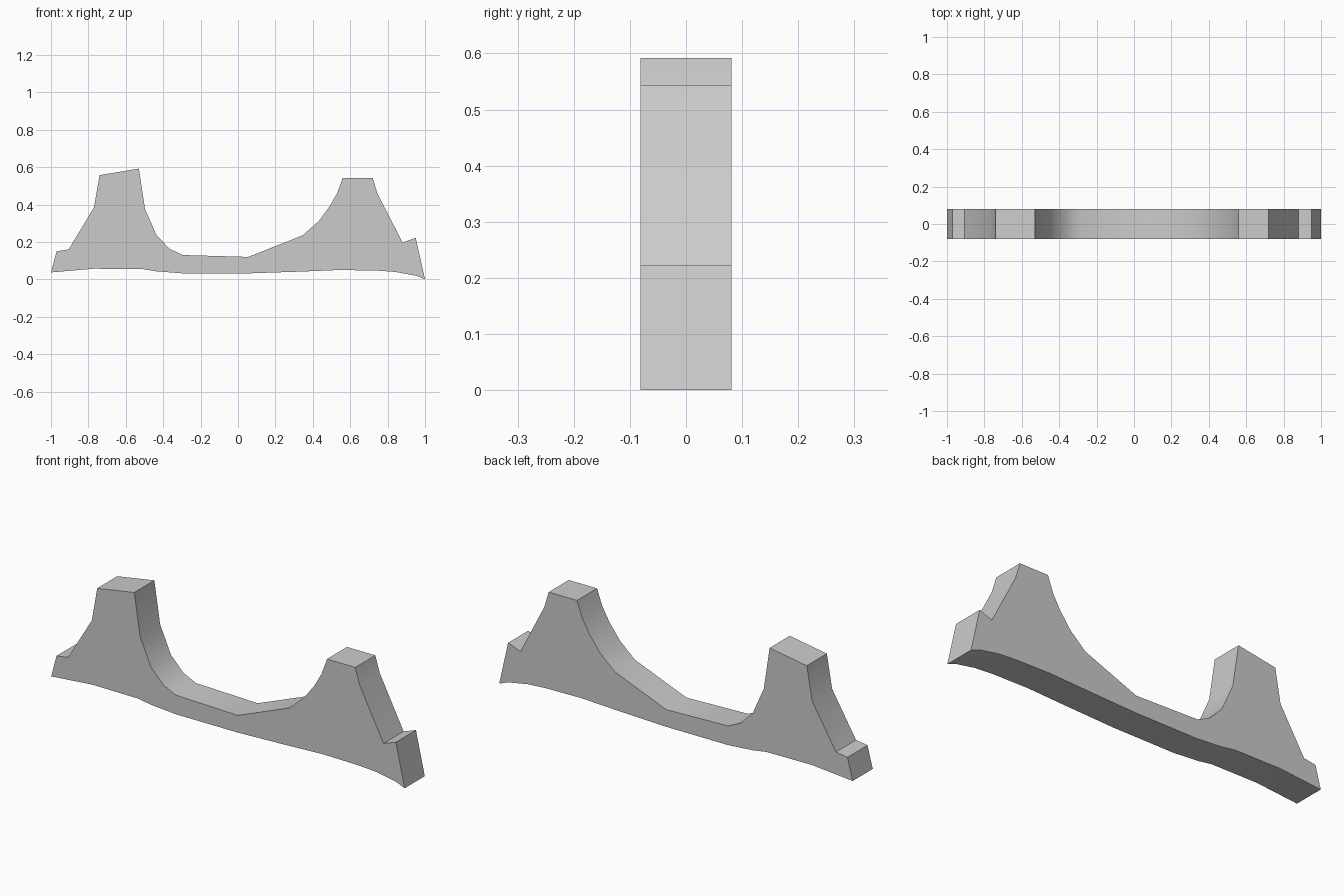
import bpy
import bmesh

if "Cube" in bpy.data.objects:
    bpy.data.objects.remove(bpy.data.objects["Cube"])

HALF_DEPTH = 0.081

# Upper silhouette, left to right
top = [(-1, .037), (-.97, .15), (-.905, .16), (-.77, .385), (-.74, .557),
       (-.53, .592), (-.497, .375), (-.435, .235), (-.365, .163), (-.295, .13),
       (.055, .12), (.345, .235), (.43, .31), (.49, .39), (.53, .46),
       (.56, .543), (.72, .543), (.745, .46), (.88, .197), (.95, .222), (1, 0)]
# Gently arched underside, right to left
bottom = [(.95, .02), (.84, .04), (.74, .047), (.54, .05), (.345, .042),
          (.055, .032), (-.295, .032), (-.435, .043), (-.51, .055), (-.77, .057)]

# Extrude the outline through the depth
bm = bmesh.new()
face = bm.faces.new([bm.verts.new((x, -HALF_DEPTH, z)) for x, z in top + bottom])
ext = bmesh.ops.extrude_face_region(bm, geom=[face])
moved = [g for g in ext["geom"] if isinstance(g, bmesh.types.BMVert)]
bmesh.ops.translate(bm, verts=moved, vec=(0, 2 * HALF_DEPTH, 0))
bmesh.ops.recalc_face_normals(bm, faces=bm.faces)
# Split the concave side faces cleanly
bmesh.ops.triangulate(bm, faces=[f for f in bm.faces if len(f.verts) > 4])

mesh = bpy.data.meshes.new("cradle_bracket")
bm.to_mesh(mesh)
bm.free()
bracket = bpy.data.objects.new("cradle_bracket", mesh)
bpy.context.collection.objects.link(bracket)

# Smooth the curved runs, keep the corners crisp
bpy.context.view_layer.objects.active = bracket
bracket.select_set(True)
bpy.ops.object.shade_smooth_by_angle(angle=0.52)
